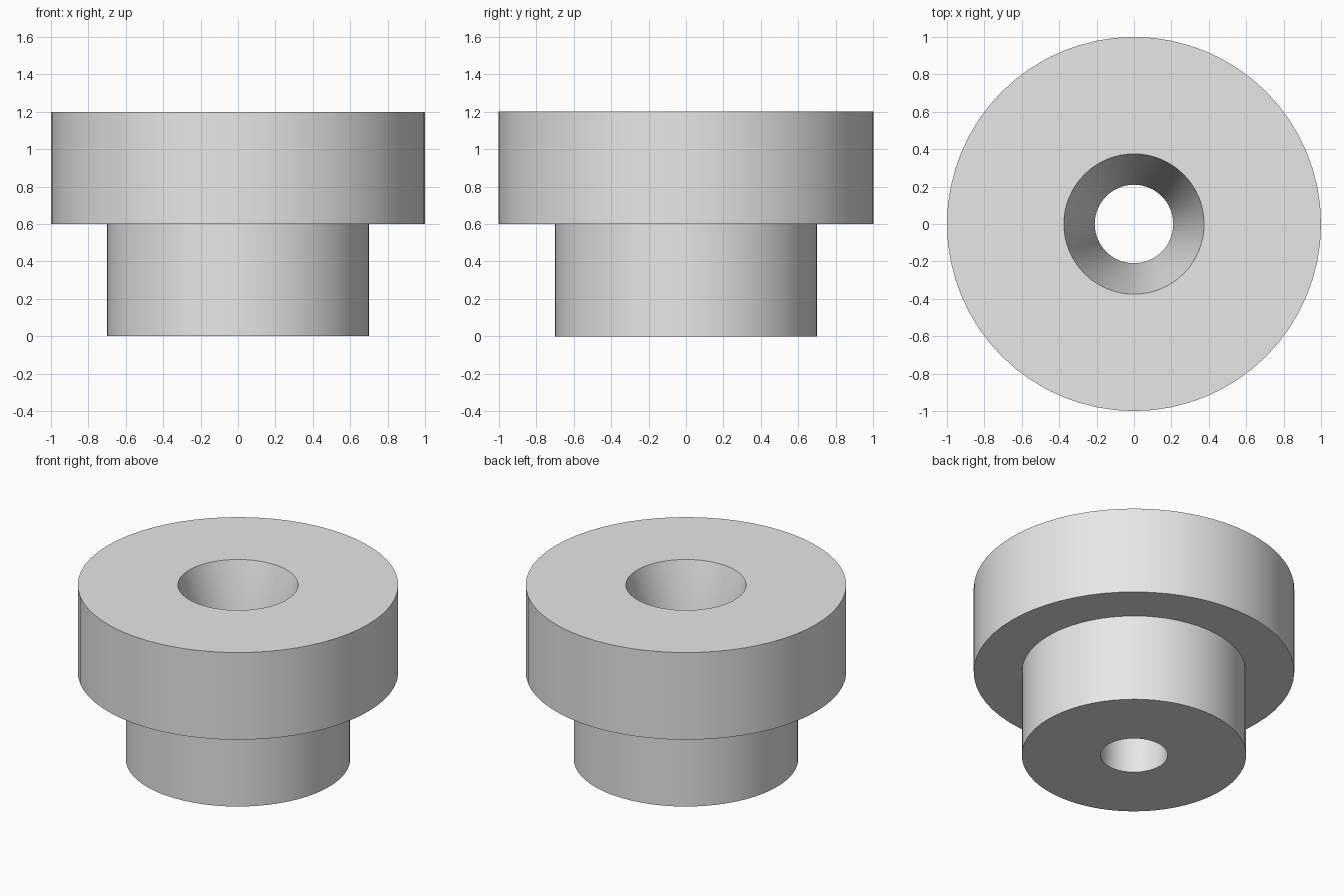
import bpy
import bmesh
import math

cube = bpy.data.objects.get("Cube")
if cube:
    bpy.data.objects.remove(cube, do_unlink=True)

SEGMENTS = 64

# Plain grey material
grey = bpy.data.materials.new("light grey")
grey.use_nodes = True
colour = (0.8, 0.8, 0.8, 1)
grey.diffuse_color = colour
grey.node_tree.nodes["Principled BSDF"].inputs["Base Color"].default_value = colour


def lathe(name, profile):
    """Revolve a closed (radius, height) profile around z."""
    bm = bmesh.new()
    rings = []
    for radius, height in profile:
        ring = []
        for i in range(SEGMENTS):
            a = math.tau * i / SEGMENTS
            ring.append(bm.verts.new((radius * math.cos(a), radius * math.sin(a), height)))
        rings.append(ring)
    for k, lower in enumerate(rings):
        upper = rings[(k + 1) % len(rings)]
        for i in range(SEGMENTS):
            j = (i + 1) % SEGMENTS
            bm.faces.new((lower[i], lower[j], upper[j], upper[i]))
    bmesh.ops.recalc_face_normals(bm, faces=bm.faces)
    mesh = bpy.data.meshes.new(name)
    bm.to_mesh(mesh)
    bm.free()
    mesh.materials.append(grey)
    obj = bpy.data.objects.new(name, mesh)
    bpy.context.collection.objects.link(obj)
    return obj


# Stepped bushing: narrow shank, wide head, tapered mouth into a straight bore
bushing = lathe("stepped_bushing", [
    (0.21, 0), (0.70, 0), (0.70, 0.6),
    (1.0, 0.6), (1.0, 1.2),
    (0.375, 1.2), (0.21, 0.6),
])

bpy.ops.object.select_all(action='DESELECT')
bushing.select_set(True)
bpy.context.view_layer.objects.active = bushing
bpy.ops.object.shade_smooth_by_angle(angle=math.radians(30))
